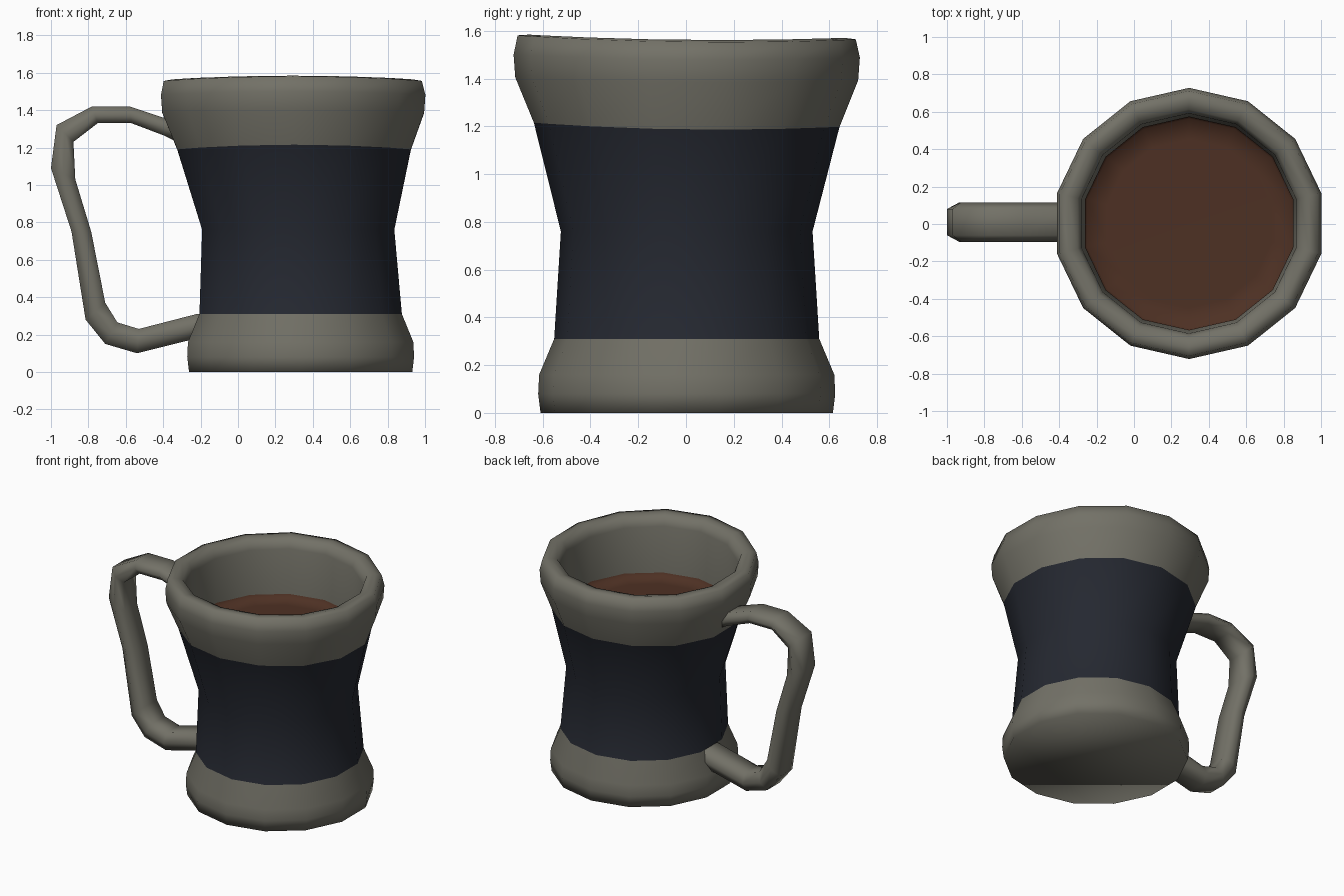
import bpy, bmesh, math
from mathutils import Vector

if "Cube" in bpy.data.objects:
    bpy.data.objects.remove(bpy.data.objects["Cube"])

SIDES = 14


def material(name, rgb):
    m = bpy.data.materials.new(name)
    m.diffuse_color = (*rgb, 1)
    m.use_nodes = True
    m.node_tree.nodes["Principled BSDF"].inputs["Base Color"].default_value = m.diffuse_color
    return m


STONE = material("stone_grey", (0.17, 0.165, 0.135))
BAND = material("dark_band", (0.018, 0.021, 0.030))
COFFEE = material("coffee_brown", (0.075, 0.030, 0.017))


def finish(name, bm, mats):
    bmesh.ops.recalc_face_normals(bm, faces=bm.faces[:])
    for f in bm.faces:
        f.smooth = True
    me = bpy.data.meshes.new(name)
    bm.to_mesh(me)
    bm.free()
    for m in mats:
        me.materials.append(m)
    ob = bpy.data.objects.new(name, me)
    bpy.context.collection.objects.link(ob)
    return ob


def bridge(bm, a, b, mat=0):
    n = len(a)
    for i in range(n):
        j = (i + 1) % n
        bm.faces.new((a[i], a[j], b[j], b[i])).material_index = mat


def ring(bm, cx, r, z, wobble=0.0):
    verts = []
    for k in range(SIDES):
        t = math.pi / 2 + k * 2 * math.pi / SIDES
        s = math.sin(t)
        dz = wobble * (0.7 * s * s - 0.3 * s)
        verts.append(bm.verts.new((cx + r * math.cos(t), 0.003 + r * s, z + dz)))
    return verts


# mug body: centre x, radius, height, rim waviness
profile = [
    (0.335, 0.612, 0.00, 0), (0.335, 0.622, 0.08, 0), (0.335, 0.618, 0.16, 0),
    (0.335, 0.555, 0.31, 0), (0.322, 0.527, 0.76, 0), (0.300, 0.640, 1.187, .028),
    (0.295, 0.718, 1.385, .02), (0.295, 0.725, 1.48, .02), (0.293, 0.708, 1.553, .028),
    (0.293, 0.660, 1.562, .022), (0.293, 0.610, 1.55, .022), (0.293, 0.588, 1.49, .02),
    (0.295, 0.572, 1.12, 0),
]
bm = bmesh.new()
rings = [ring(bm, *p) for p in profile]
for i in range(len(rings) - 1):
    bridge(bm, rings[i], rings[i + 1], 1 if i in (3, 4) else 0)
bm.faces.new(rings[0][::-1])
finish("mug_body", bm, [STONE, BAND])

# coffee with a slightly raised edge
bm = bmesh.new()
rings = [ring(bm, 0.295, r, z) for r, z in ((0.572, 1.175), (0.560, 1.152), (0.45, 1.15))]
bridge(bm, rings[0], rings[1])
bridge(bm, rings[1], rings[2])
bm.faces.new(rings[2])
bm.normal_update()
coffee = finish("coffee", bm, [COFFEE])
if coffee.data.polygons[-1].normal.z < 0:
    coffee.data.flip_normals()

# handle: outer x, z and inner x, z at each bend
path = [
    (-0.31, 1.35, -0.30, 1.215), (-0.40, 1.36, -0.39, 1.262), (-0.58, 1.42, -0.57, 1.33),
    (-0.78, 1.42, -0.75, 1.33), (-0.97, 1.32, -0.88, 1.23), (-1.00, 1.09, -0.87, 1.03),
    (-0.89, 0.75, -0.785, 0.75), (-0.815, 0.28, -0.71, 0.37), (-0.71, 0.15, -0.645, 0.265),
    (-0.54, 0.10, -0.53, 0.23), (-0.28, 0.165, -0.22, 0.31), (-0.20, 0.18, -0.16, 0.31),
]
bm = bmesh.new()
rings = []
for ox, oz, ix, iz in path:
    o, i = Vector((ox, 0.01, oz)), Vector((ix, 0.01, iz))
    section = [(0, -.07), (.5, -.105), (1, -.07), (1, .07), (.5, .105), (0, .07)]
    rings.append([bm.verts.new(o.lerp(i, f) + Vector((0, y, 0))) for f, y in section])
for a, b in zip(rings, rings[1:]):
    bridge(bm, a, b)
bm.faces.new(rings[0])
bm.faces.new(rings[-1][::-1])
finish("handle", bm, [STONE])
